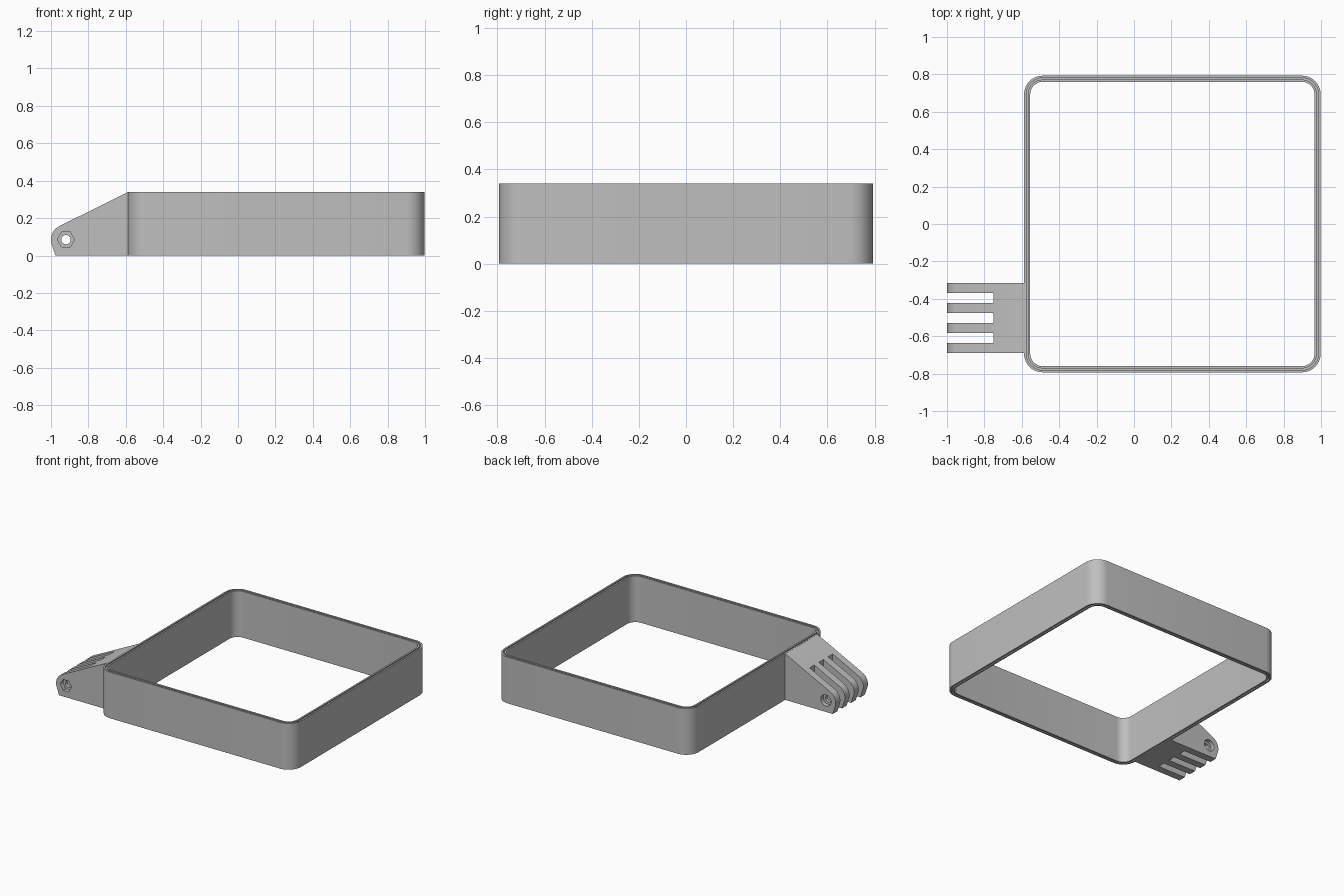
import bpy
import bmesh
from math import sin, cos, radians, pi
from mathutils import Matrix

default = bpy.data.objects.get("Cube")
if default:
    bpy.data.objects.remove(default, do_unlink=True)

# Material
grey = bpy.data.materials.new("grey plastic")
grey.use_nodes = True
colour = (0.52, 0.52, 0.52, 1)
grey.diffuse_color = colour
grey.node_tree.nodes["Principled BSDF"].inputs["Base Color"].default_value = colour


def make_object(name, bm):
    bmesh.ops.recalc_face_normals(bm, faces=bm.faces)
    mesh = bpy.data.meshes.new(name)
    bm.to_mesh(mesh)
    bm.free()
    mesh.materials.append(grey)
    obj = bpy.data.objects.new(name, mesh)
    bpy.context.collection.objects.link(obj)
    return obj


def activate(obj):
    bpy.ops.object.select_all(action='DESELECT')
    obj.select_set(True)
    bpy.context.view_layer.objects.active = obj


def smooth(obj):
    activate(obj)
    bpy.ops.object.shade_smooth_by_angle(angle=radians(30))


# Square frame: wall section swept around a rounded square
X0, HALF, RADIUS, HEIGHT = 0.205, 0.793, 0.1, 0.34
WALL, G1, G2, DEPTH = 0.033, 0.012, 0.021, 0.015


def rounded_square(inset, steps=10):
    r, c = RADIUS - inset, HALF - RADIUS
    pts = []
    for k, (sx, sy) in enumerate([(1, 1), (-1, 1), (-1, -1), (1, -1)]):
        for i in range(steps + 1):
            a = (k + i / steps) * pi / 2
            pts.append((X0 + sx * c + r * cos(a), sy * c + r * sin(a)))
    return pts


top_edge = [(0, HEIGHT), (G1, HEIGHT), (G1, HEIGHT - DEPTH),
            (G2, HEIGHT - DEPTH), (G2, HEIGHT), (WALL, HEIGHT)]
bottom_edge = [(inset, HEIGHT - z) for inset, z in reversed(top_edge)]
section = top_edge + bottom_edge

bm = bmesh.new()
loops = [[bm.verts.new((x, y, z)) for x, y in rounded_square(inset)]
         for inset, z in section]
for j, loop in enumerate(loops):
    after = loops[(j + 1) % len(loops)]
    for i in range(len(loop)):
        n = (i + 1) % len(loop)
        bm.faces.new((loop[i], loop[n], after[n], after[i]))
smooth(make_object("square_frame", bm))

# Hinge bracket: side profile extruded along y
PIVOT_X, PIVOT_Z, ROUND = -0.92, 0.085, 0.08
FRONT, BACK = -0.69, -0.315
profile = [(-0.976, 0), (-0.582, 0), (-0.582, 0.339), (-0.59, 0.339)]
for i in range(11):
    a = radians(117 + 8 * i)
    profile.append((PIVOT_X + ROUND * cos(a), PIVOT_Z + ROUND * sin(a)))
bm = bmesh.new()
face = bm.faces.new([bm.verts.new((x, FRONT, z)) for x, z in profile])
moved = bmesh.ops.extrude_face_region(bm, geom=[face])["geom"]
bmesh.ops.translate(bm, vec=(0, BACK - FRONT, 0),
                    verts=[v for v in moved if isinstance(v, bmesh.types.BMVert)])
bracket = make_object("hinge_bracket", bm)


def box(x0, x1, y0, y1, z0, z1):
    bm = bmesh.new()
    bmesh.ops.create_cube(bm, size=1, matrix=Matrix.Translation(
        ((x0 + x1) / 2, (y0 + y1) / 2, (z0 + z1) / 2)) @ Matrix.Diagonal(
        (x1 - x0, y1 - y0, z1 - z0, 1)))
    return make_object("cutter", bm)


def pin(sides, radius, y0, y1):
    bm = bmesh.new()
    bmesh.ops.create_cone(bm, cap_ends=True, segments=sides, radius1=radius,
                          radius2=radius, depth=y1 - y0)
    turn = Matrix.Rotation(pi / 2, 4, 'X')
    if sides == 6:  # nut points lie left and right
        turn = turn @ Matrix.Rotation(pi / 2, 4, 'Z')
    bmesh.ops.transform(bm, verts=bm.verts, matrix=Matrix.Translation(
        (PIVOT_X, (y0 + y1) / 2, PIVOT_Z)) @ turn)
    return make_object("cutter", bm)


# Slots between the four prongs, bolt hole, nut pocket and bolt head recess
PITCH = (BACK - FRONT) / 7
cutters = [box(-1.1, -0.75, FRONT + k * PITCH, FRONT + (k + 1) * PITCH, -0.1, 0.5)
           for k in (1, 3, 5)]
cutters.append(pin(32, 0.025, FRONT - 0.1, BACK + 0.1))
cutters.append(pin(6, 0.046, FRONT - 0.1, FRONT + 0.03))
cutters.append(pin(32, 0.042, BACK - 0.03, BACK + 0.1))
for cutter in cutters:
    cutter.hide_render = True
    activate(bracket)
    mod = bracket.modifiers.new("cut", 'BOOLEAN')
    mod.operation = 'DIFFERENCE'
    mod.solver = 'EXACT'
    mod.object = cutter
    bpy.ops.object.modifier_apply(modifier=mod.name)
    bpy.data.objects.remove(cutter, do_unlink=True)
smooth(bracket)
